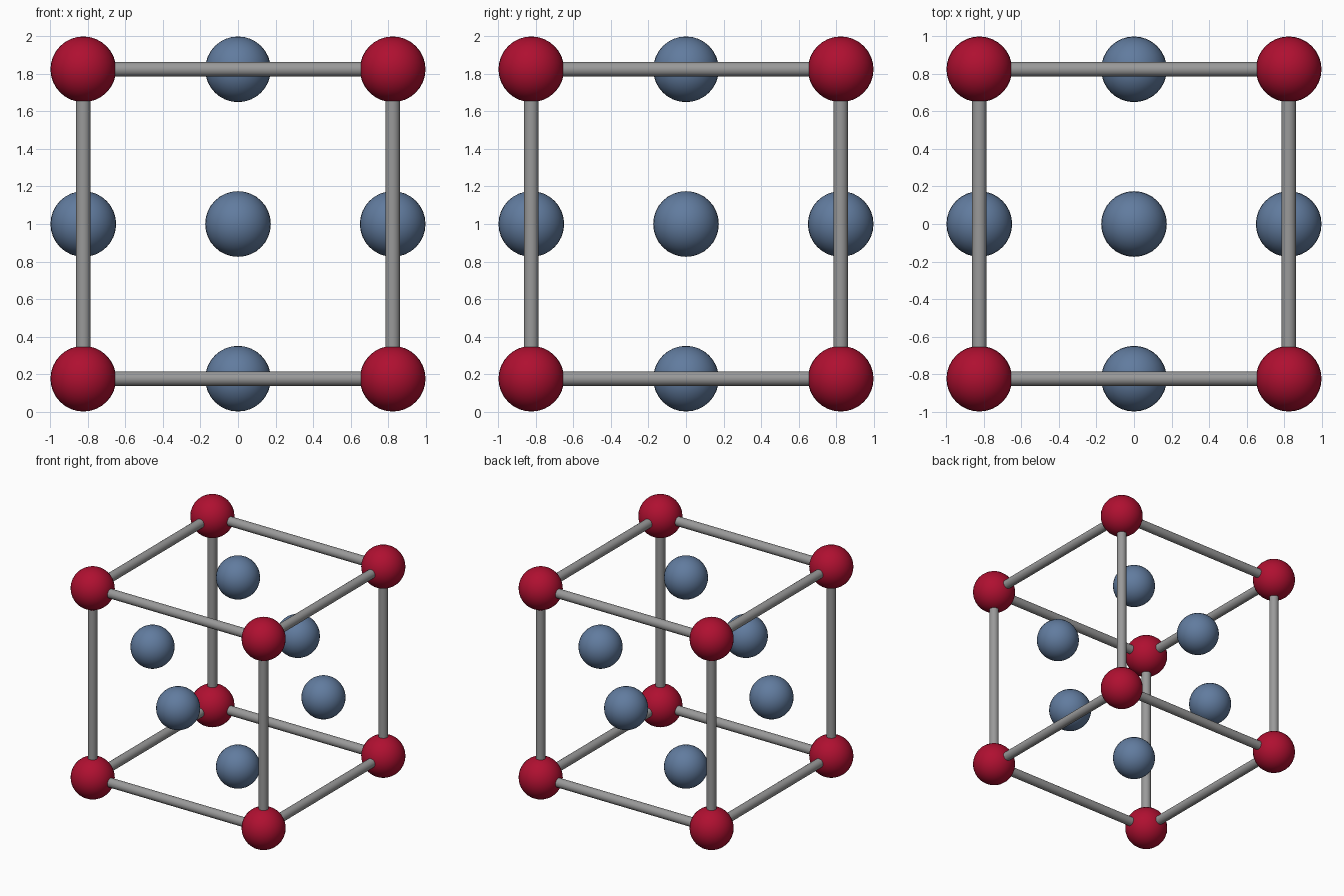
import bpy
from itertools import product
from mathutils import Vector

if "Cube" in bpy.data.objects:
    bpy.data.objects.remove(bpy.data.objects["Cube"])

H = 0.825          # half of the cell edge
R = 0.175          # atom radius
ROD = 0.039        # rod radius
CENTRE = Vector((0, 0, 1))


def material(name, rgb):
    m = bpy.data.materials.new(name)
    m.diffuse_color = (*rgb, 1)
    m.use_nodes = True
    m.node_tree.nodes["Principled BSDF"].inputs["Base Color"].default_value = m.diffuse_color
    return m


red = material("crimson", (0.43, 0.005, 0.030))
blue = material("slate_blue", (0.120, 0.200, 0.345))
grey = material("grey", (0.32, 0.32, 0.32))


def finish(name, mat):
    ob = bpy.context.object
    ob.name = name
    ob.data.materials.append(mat)
    bpy.ops.object.shade_smooth_by_angle()


def atom(name, offset, mat):
    bpy.ops.mesh.primitive_uv_sphere_add(segments=32, ring_count=16, radius=R,
                                         location=CENTRE + offset)
    finish(name, mat)


def rod(name, a, b):
    d = b - a
    bpy.ops.mesh.primitive_cylinder_add(
        vertices=24, radius=ROD, depth=d.length, location=CENTRE + (a + b) / 2,
        rotation=d.to_track_quat('Z', 'Y').to_euler())
    finish(name, grey)


# corner atoms
for s in product((-1, 1), repeat=3):
    atom("corner_atom", Vector(s) * H, red)

for axis in range(3):
    # face-centre atoms
    for s in (-1, 1):
        offset = Vector((0, 0, 0))
        offset[axis] = s * H
        atom("face_atom", offset, blue)
    # cell edges parallel to this axis
    for s, t in product((-H, H), repeat=2):
        a = Vector((0, 0, 0))
        a[axis], a[(axis + 1) % 3], a[(axis + 2) % 3] = -H, s, t
        b = a.copy()
        b[axis] = H
        rod("edge_rod", a, b)
